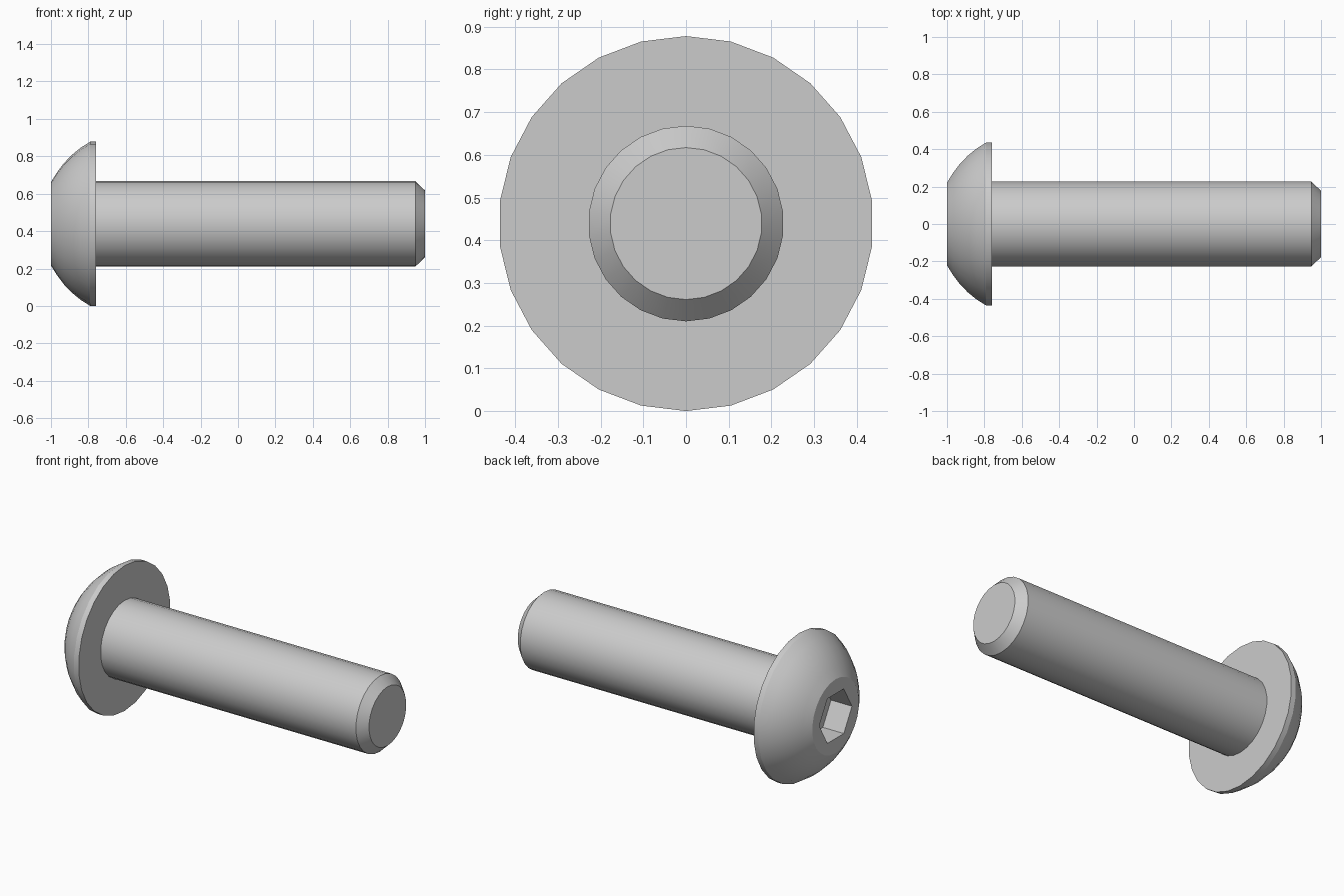
import bpy, bmesh, math
from mathutils import Matrix

if "Cube" in bpy.data.objects:
    bpy.data.objects.remove(bpy.data.objects["Cube"])

SIDES = 26
HEAD_R = 0.439
AXIS_Z = HEAD_R


def lathe(name, profile, sides):
    """Spin (x, radius) points round the x axis and cap both ends."""
    bm = bmesh.new()
    rings = []
    for x, r in profile:
        rings.append([bm.verts.new((x,
                                    r * math.sin(2 * math.pi * i / sides),
                                    r * math.cos(2 * math.pi * i / sides)))
                      for i in range(sides)])
    for a, b in zip(rings, rings[1:]):
        for i in range(sides):
            j = (i + 1) % sides
            bm.faces.new((a[i], a[j], b[j], b[i]))
    bm.faces.new(rings[0])
    bm.faces.new(rings[-1])
    bmesh.ops.recalc_face_normals(bm, faces=bm.faces)
    mesh = bpy.data.meshes.new(name)
    bm.to_mesh(mesh)
    bm.free()
    obj = bpy.data.objects.new(name, mesh)
    bpy.context.collection.objects.link(obj)
    return obj


# Domed head: arc of a sphere from the flat front to the rim
centre = -0.549
dome_r = math.hypot(-0.79 - centre, HEAD_R)
start, end = math.asin(0.223 / dome_r), math.asin(HEAD_R / dome_r)
profile = []
for k in range(6):
    a = start + (end - start) * k / 5
    profile.append((centre - dome_r * math.cos(a), dome_r * math.sin(a)))
profile[0] = (-1.0, 0.223)

# Rim, bearing face, shank and chamfered tip
profile += [(-0.758, HEAD_R), (-0.758, 0.229), (0.948, 0.229), (1.0, 0.178)]
screw = lathe("button_head_screw", profile, SIDES)

# Hexagonal drive socket, with corners to the sides
cutter = lathe("socket_cutter", [(-1.1, 0.156), (-0.86, 0.156)], 6)
cutter.data.transform(Matrix.Rotation(math.radians(30), 4, 'X'))
cutter.hide_render = True
cut = screw.modifiers.new("socket", 'BOOLEAN')
cut.operation = 'DIFFERENCE'
cut.solver = 'EXACT'
cut.object = cutter

bpy.context.view_layer.objects.active = screw
screw.select_set(True)
bpy.ops.object.modifier_apply(modifier=cut.name)
bpy.data.objects.remove(cutter)

# Stand on the ground and smooth the round surfaces
screw.data.transform(Matrix.Translation((0, 0, AXIS_Z)))
bpy.ops.object.shade_smooth_by_angle(angle=math.radians(30))
